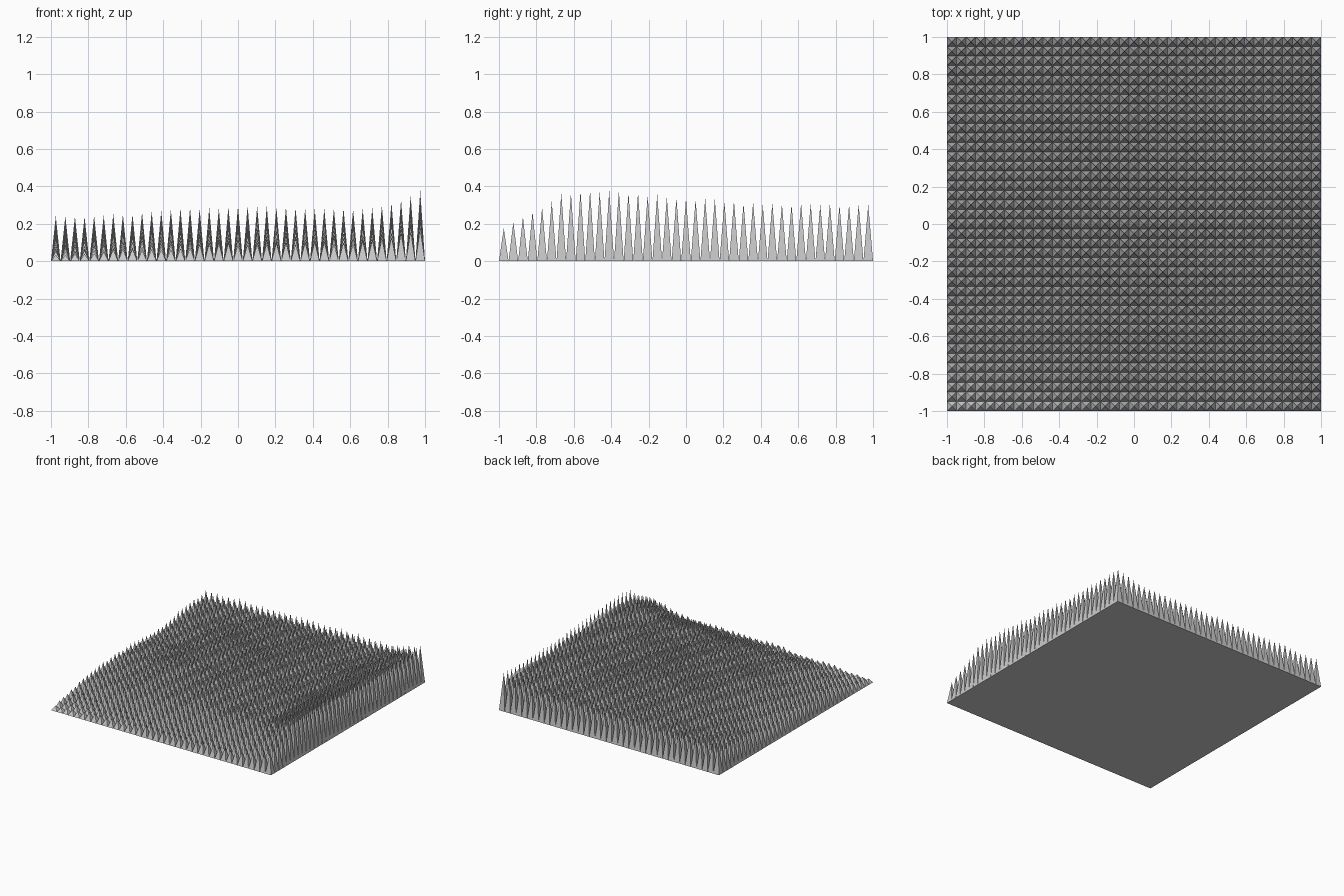
import bpy, bmesh, math, random

cube = bpy.data.objects.get("Cube")
if cube:
    bpy.data.objects.remove(cube, do_unlink=True)

random.seed(4)
COUNT = 39
STEP = 2 / COUNT

# Coarse spike heights, rows from front to back, columns along x
XS = [-1, -0.5, 0, 0.7, 1]
YS = [-1, -0.65, -0.2, 0.3, 1]
HEIGHTS = [
    [0.03, 0.06, 0.08, 0.10, 0.15],
    [0.12, 0.19, 0.23, 0.25, 0.38],
    [0.16, 0.25, 0.28, 0.27, 0.37],
    [0.15, 0.26, 0.29, 0.27, 0.32],
    [0.25, 0.24, 0.25, 0.24, 0.30],
]


def interpolate(stops, values, t):
    for i in range(len(stops) - 1):
        if t <= stops[i + 1]:
            k = (t - stops[i]) / (stops[i + 1] - stops[i])
            return values[i] + k * (values[i + 1] - values[i])
    return values[-1]


def spike_height(x, y):
    rows = [interpolate(XS, row, x) for row in HEIGHTS]
    ripple = 0.008 * math.sin(9 * x + 4 * y) * math.cos(7 * y - 3 * x)
    return max(0.02, interpolate(YS, rows, y) + ripple + random.uniform(-0.008, 0.008))


# Base grid: each cell stays as the flat underside and carries one pyramid
bm = bmesh.new()
bmesh.ops.create_grid(bm, x_segments=COUNT, y_segments=COUNT, size=1)
for cell in list(bm.faces):
    centre = cell.calc_center_median()
    corners = list(cell.verts)
    centre.z = spike_height(centre.x, centre.y)
    tip = bm.verts.new(centre)
    for a, b in zip(corners, corners[1:] + corners[:1]):
        bm.faces.new((a, b, tip))
    cell.normal_flip()

mesh = bpy.data.meshes.new("spike_field")
bm.to_mesh(mesh)
bm.free()
field = bpy.data.objects.new("spike_field", mesh)
bpy.context.collection.objects.link(field)

# Single plain grey
grey = bpy.data.materials.new("light_grey")
grey.use_nodes = True
colour = (0.6, 0.6, 0.6, 1)
grey.diffuse_color = colour
grey.node_tree.nodes["Principled BSDF"].inputs["Base Color"].default_value = colour
mesh.materials.append(grey)
